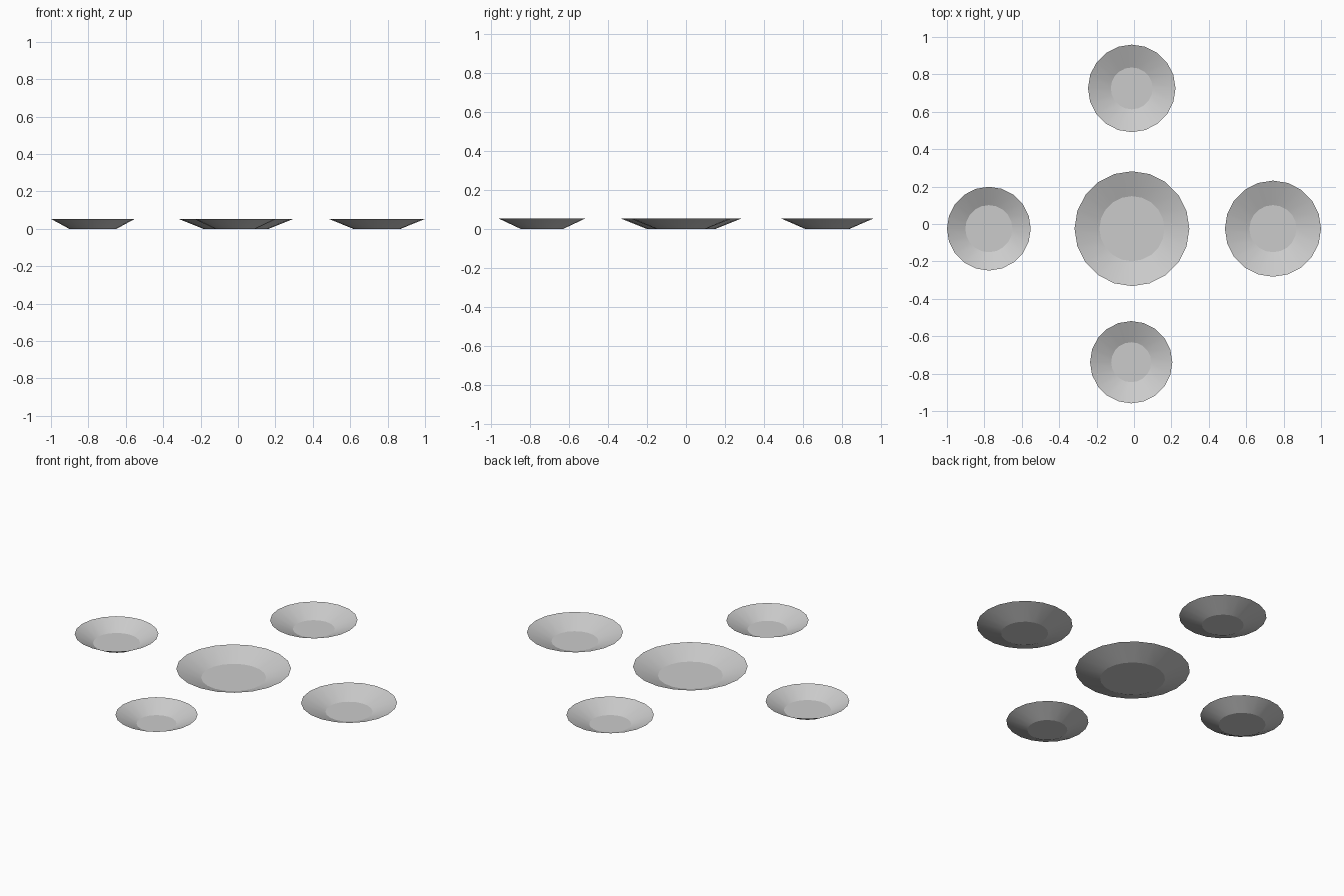
import bpy, bmesh
from math import cos, sin, pi, radians

if "Cube" in bpy.data.objects:
    bpy.data.objects.remove(bpy.data.objects["Cube"])

SIDES = 20
HEIGHT = 0.053


def dish(name, x, y, rim_radius, base_radius):
    """Open thin dish: flat base disc with a flared conical wall."""
    bm = bmesh.new()

    def ring(r, z):
        return [bm.verts.new((r * cos(2 * pi * i / SIDES), r * sin(2 * pi * i / SIDES), z))
                for i in range(SIDES)]

    base, rim = ring(base_radius, 0), ring(rim_radius, HEIGHT)
    bm.faces.new(base)
    for i in range(SIDES):
        j = (i + 1) % SIDES
        bm.faces.new((base[j], base[i], rim[i], rim[j]))
    mesh = bpy.data.meshes.new(name)
    bm.to_mesh(mesh)
    bm.free()
    obj = bpy.data.objects.new(name, mesh)
    obj.location = (x, y, 0)
    bpy.context.collection.objects.link(obj)
    # smooth wall, crisp edge around the base
    bpy.ops.object.select_all(action='DESELECT')
    obj.select_set(True)
    bpy.context.view_layer.objects.active = obj
    bpy.ops.object.shade_smooth_by_angle(angle=radians(12))


# large middle dish and four smaller ones around it
dish("middle_dish", -0.011, -0.025, 0.307, 0.174)
dish("left_dish", -0.776, -0.025, 0.224, 0.126)
dish("right_dish", 0.743, -0.025, 0.257, 0.126)
dish("back_dish", -0.012, 0.725, 0.234, 0.112)
dish("front_dish", -0.015, -0.739, 0.220, 0.107)
